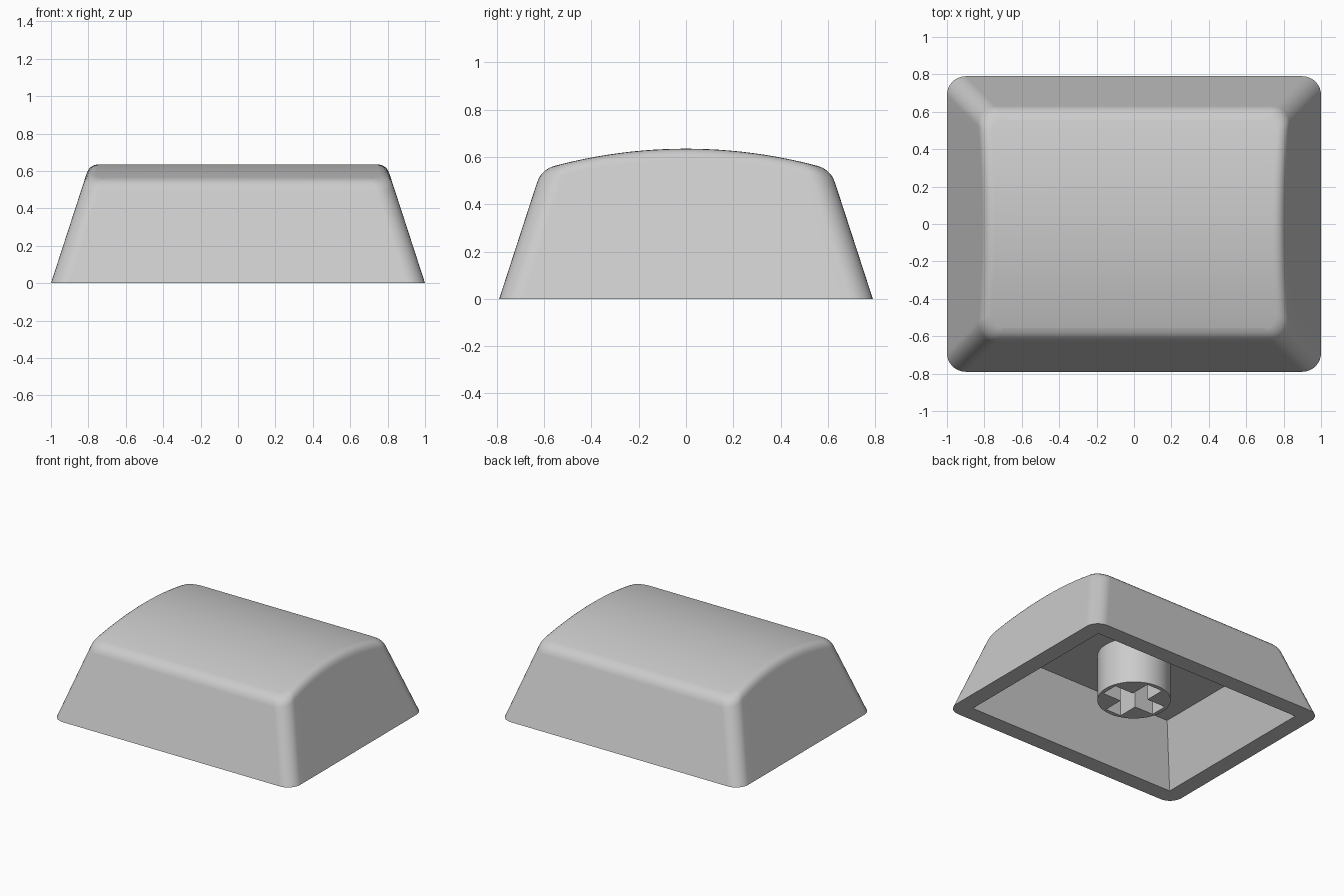
import bpy, bmesh, math

if "Cube" in bpy.data.objects:
    bpy.data.objects.remove(bpy.data.objects["Cube"])

WIDTH, DEPTH = 1.0, 0.79        # half sizes of the base
TAPER = 0.325                   # inward lean of the walls per unit height
TOP, ARCH_R = 0.635, 2.16       # crown height and radius of the arched top
FILLET = 0.05
CEILING = 0.44

grey = bpy.data.materials.new("light grey plastic")
grey.diffuse_color = (0.6, 0.6, 0.6, 1)
grey.use_nodes = True
grey.node_tree.nodes["Principled BSDF"].inputs["Base Color"].default_value = grey.diffuse_color


def arch(y):
    return TOP - ARCH_R + math.sqrt(ARCH_R ** 2 - y * y)


def half_outline(hx, hy, r, corner=8, side=20):
    """Right half of a rounded rectangle from front to back, as (point, outward) parameters."""
    pts = []
    for i in range(corner + 1):
        a = -math.pi / 2 + i / corner * math.pi / 2
        pts.append((hx - r + r * math.cos(a), -hy + r + r * math.sin(a)))
    for i in range(1, side):
        pts.append((hx, (-hy + r) * (1 - 2 * i / side)))
    for i in range(corner + 1):
        a = i / corner * math.pi / 2
        pts.append((hx - r + r * math.cos(a), hy - r + r * math.sin(a)))
    return pts


def whole(half):
    """Mirror a right half across x to close the loop."""
    return half + [(-x, y, z) for x, y, z in reversed(half)]


def flat_ring(hx, hy, r, z):
    return whole([(x, y, z) for x, y in half_outline(hx, hy, r)])


def rim_ring(drop, inset):
    """Ring that follows the arched top, lowered by drop or moved inward by inset."""
    half = []
    for i in range(len(half_outline(1, 1, 0.1))):
        z = TOP
        for _ in range(8):
            d = TAPER * z + inset
            x, y = half_outline(WIDTH - d, DEPTH - d, 0.1 - inset * 0.6)[i]
            z = arch(y) - drop
        half.append((x, y, z))
    return whole(half)


def finish(obj, angle=32):
    bpy.ops.object.select_all(action='DESELECT')
    obj.select_set(True)
    bpy.context.view_layer.objects.active = obj
    obj.data.materials.clear()
    obj.data.materials.append(grey)
    bpy.ops.object.shade_smooth_by_angle(angle=math.radians(angle))
    mod = obj.modifiers.new("even shading", 'WEIGHTED_NORMAL')
    mod.keep_sharp = True


# Hollow cap shell: ceiling, inner walls, bottom lip, outer walls, rounded rim, arched top
low, edge, inner = rim_ring(FILLET, 0), rim_ring(0, 0), rim_ring(0, FILLET)
rings = [flat_ring(0.735, 0.525, 0, CEILING),
         flat_ring(0.875, 0.665, 0, 0),
         flat_ring(WIDTH, DEPTH, 0.1, 0)]
for s in range(6):
    t = s / 5
    rings.append([tuple((1 - t) ** 2 * a + 2 * t * (1 - t) * b + t * t * c
                        for a, b, c in zip(p, q, r))
                  for p, q, r in zip(low, edge, inner)])

bm = bmesh.new()
loops = [[bm.verts.new(p) for p in ring] for ring in rings]
n = len(loops[0])
for a, b in zip(loops, loops[1:]):
    for i in range(n):
        j = (i + 1) % n
        bm.faces.new((a[i], a[j], b[j], b[i]))
for cap in (loops[0], loops[-1]):
    for i in range(n // 2 - 1):
        bm.faces.new((cap[i], cap[i + 1], cap[n - 2 - i], cap[n - 1 - i]))
bmesh.ops.remove_doubles(bm, verts=bm.verts, dist=1e-4)
bmesh.ops.recalc_face_normals(bm, faces=bm.faces)
mesh = bpy.data.meshes.new("cap_shell")
bm.to_mesh(mesh)
bm.free()
shell = bpy.data.objects.new("cap_shell", mesh)
bpy.context.collection.objects.link(shell)
finish(shell)

# Mounting stem: round post with a cross-shaped socket
L, W = 0.22, 0.065
circle = [(0.25 * math.cos(i * math.tau / 48), 0.25 * math.sin(i * math.tau / 48)) for i in range(48)]
cross = []
for q in range(4):
    c, s = round(math.cos(q * math.pi / 2)), round(math.sin(q * math.pi / 2))
    cross += [(x * c - y * s, x * s + y * c) for x, y in ((L, -W), (L, W), (W, W))]
curve = bpy.data.curves.new("stem", 'CURVE')
curve.dimensions, curve.fill_mode = '2D', 'BOTH'
bottom, top = 0.095, CEILING + 0.01
curve.extrude = (top - bottom) / 2
for outline in (circle, cross):
    sp = curve.splines.new('POLY')
    sp.points.add(len(outline) - 1)
    for p, (x, y) in zip(sp.points, outline):
        p.co = (x, y, 0, 1)
    sp.use_cyclic_u = True
stem = bpy.data.objects.new("stem", curve)
stem.location.z = (top + bottom) / 2
bpy.context.collection.objects.link(stem)
bpy.ops.object.select_all(action='DESELECT')
stem.select_set(True)
bpy.context.view_layer.objects.active = stem
bpy.ops.object.convert(target='MESH')
stem = bpy.context.view_layer.objects.active
bm = bmesh.new()
bm.from_mesh(stem.data)
bmesh.ops.remove_doubles(bm, verts=bm.verts, dist=1e-4)
bmesh.ops.recalc_face_normals(bm, faces=bm.faces)
bm.to_mesh(stem.data)
bm.free()
finish(stem)
